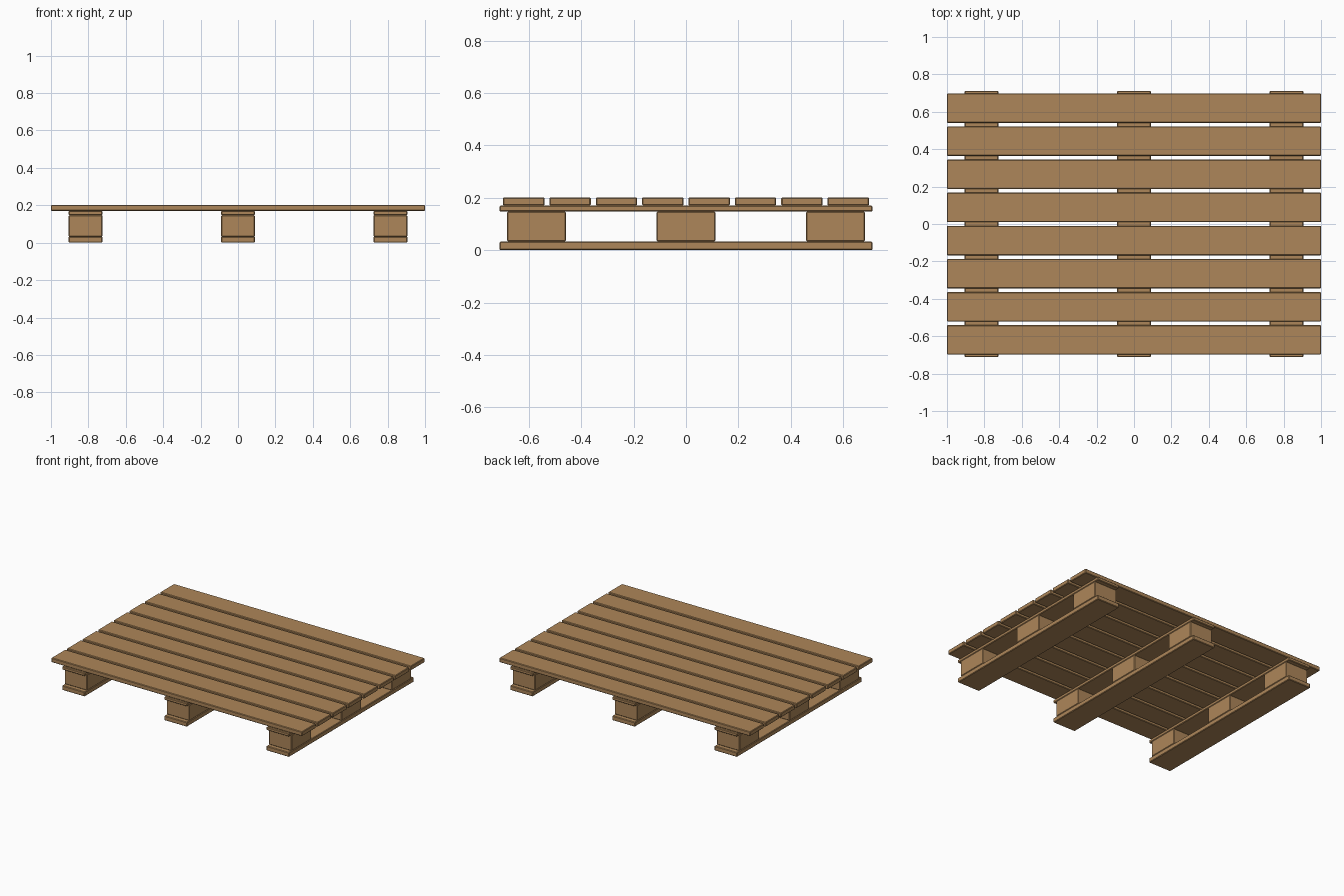
import bpy

if "Cube" in bpy.data.objects:
    bpy.data.objects.remove(bpy.data.objects["Cube"])

wood = bpy.data.materials.new("pallet_wood")
wood.diffuse_color = (0.42, 0.24, 0.10, 1)
wood.use_nodes = True
wood.node_tree.nodes["Principled BSDF"].inputs["Base Color"].default_value = wood.diffuse_color


def timber(name, x, y, z0, z1, width, depth):
    """Box-shaped timber with small chamfered edges."""
    bpy.ops.mesh.primitive_cube_add(size=1, location=(x, y, (z0 + z1) / 2))
    ob = bpy.context.object
    ob.name = name
    ob.scale = (width, depth, z1 - z0)
    bpy.ops.object.transform_apply(location=False, rotation=False, scale=True)
    ob.data.materials.append(wood)
    bevel = ob.modifiers.new("chamfer", 'BEVEL')
    bevel.width = 0.004
    bevel.segments = 1
    return ob


# Three runners: bottom board, three spacer blocks, upper stringer
for i, x in enumerate((-0.815, 0.0, 0.815), 1):
    timber(f"bottom_board_{i}", x, 0, 0.0, 0.033, 0.181, 1.424)
    for j, y in enumerate((-0.571, 0.0, 0.571), 1):
        timber(f"spacer_block_{i}_{j}", x, y, 0.033, 0.147, 0.181, 0.225)
    timber(f"upper_stringer_{i}", x, 0, 0.147, 0.170, 0.181, 1.424)

# Eight deck planks across the top
for i in range(8):
    timber(f"deck_plank_{i + 1}", 0, (i - 3.5) * 0.1771, 0.170, 0.202, 2.0, 0.158)
